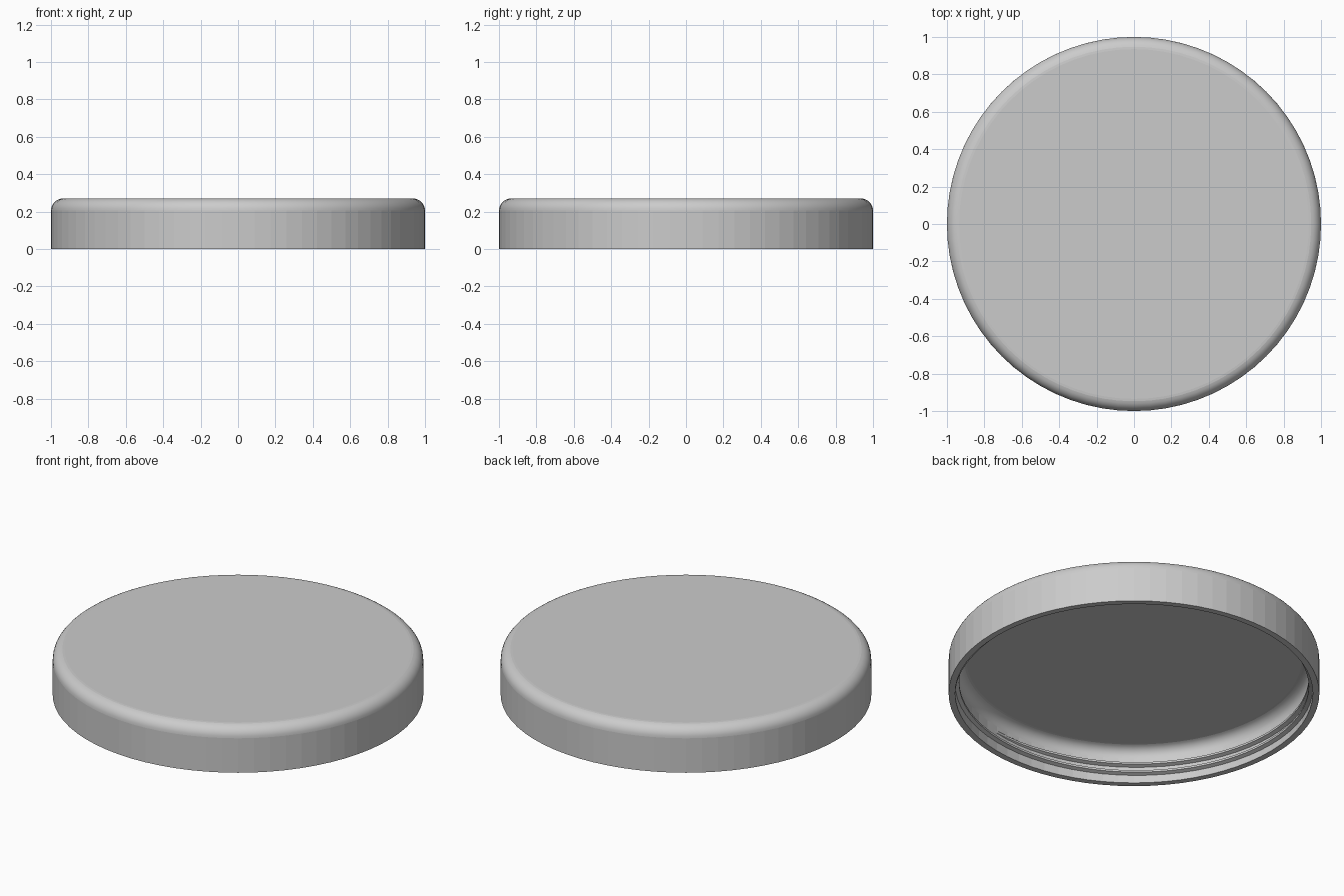
import bpy, bmesh
from math import sin, cos, pi, radians

if "Cube" in bpy.data.objects:
    bpy.data.objects.remove(bpy.data.objects["Cube"])

SIDES = 72
grey = bpy.data.materials.new("light grey plastic")
grey.use_nodes = True
grey.diffuse_color = (0.6, 0.6, 0.6, 1)
grey.node_tree.nodes["Principled BSDF"].inputs["Base Color"].default_value = (0.6, 0.6, 0.6, 1)


def loft(name, rings, closed_rings, is_smooth):
    """Skin a list of equal point rings and cap the first and last."""
    bm = bmesh.new()
    loops = [[bm.verts.new(p) for p in ring] for ring in rings]
    count = len(loops[0])
    for a, b in zip(loops, loops[1:]):
        for i in range(count if closed_rings else count - 1):
            j = (i + 1) % count
            bm.faces.new((a[i], a[j], b[j], b[i]))
    bm.faces.new(loops[0])
    bm.faces.new(loops[-1])
    bmesh.ops.recalc_face_normals(bm, faces=bm.faces[:])
    for f in bm.faces:
        f.smooth = is_smooth(f)
    mesh = bpy.data.meshes.new(name)
    bm.to_mesh(mesh)
    bm.free()
    mesh.materials.append(grey)
    obj = bpy.data.objects.new(name, mesh)
    bpy.context.scene.collection.objects.link(obj)
    return obj


def fillet(radius, height, size, steps=8):
    """Quarter round from the flat disc down to the upright wall."""
    return [(radius - size + size * sin(pi / 2 * i / steps),
             height - size + size * cos(pi / 2 * i / steps)) for i in range(steps + 1)]


def polar(r, angle, z):
    return (r * cos(angle), r * sin(angle), z)


# Lid shell: outer top and wall, rim, inner wall and ceiling
WALL = 0.965
profile = fillet(1, 0.27, 0.065) + [(1, 0), (WALL, 0)] + fillet(WALL, 0.212, 0.06)[::-1]
loft("lid_shell",
     [[polar(r, 2 * pi * i / SIDES, z) for i in range(SIDES)] for r, z in profile],
     True, lambda f: 0.02 < abs(f.normal.z) < 0.99)

# Internal screw thread: tapered trapezoid ridge on a rising helix
PITCH, TURN_STEPS = 0.05, 138
rings = []
for step in range(TURN_STEPS + 1):
    angle = radians(-45 + 5 * step)
    z = 0.022 + PITCH * step / SIDES
    taper = min(1, step / 6, (TURN_STEPS - step) / 6)
    root, tip = WALL + 0.006, WALL + 0.003 - 0.025 * taper
    rings.append([polar(root, angle, z - 0.016), polar(tip, angle, z - 0.006),
                  polar(tip, angle, z + 0.006), polar(root, angle, z + 0.016)])
loft("screw_thread", rings, True, lambda f: False)
